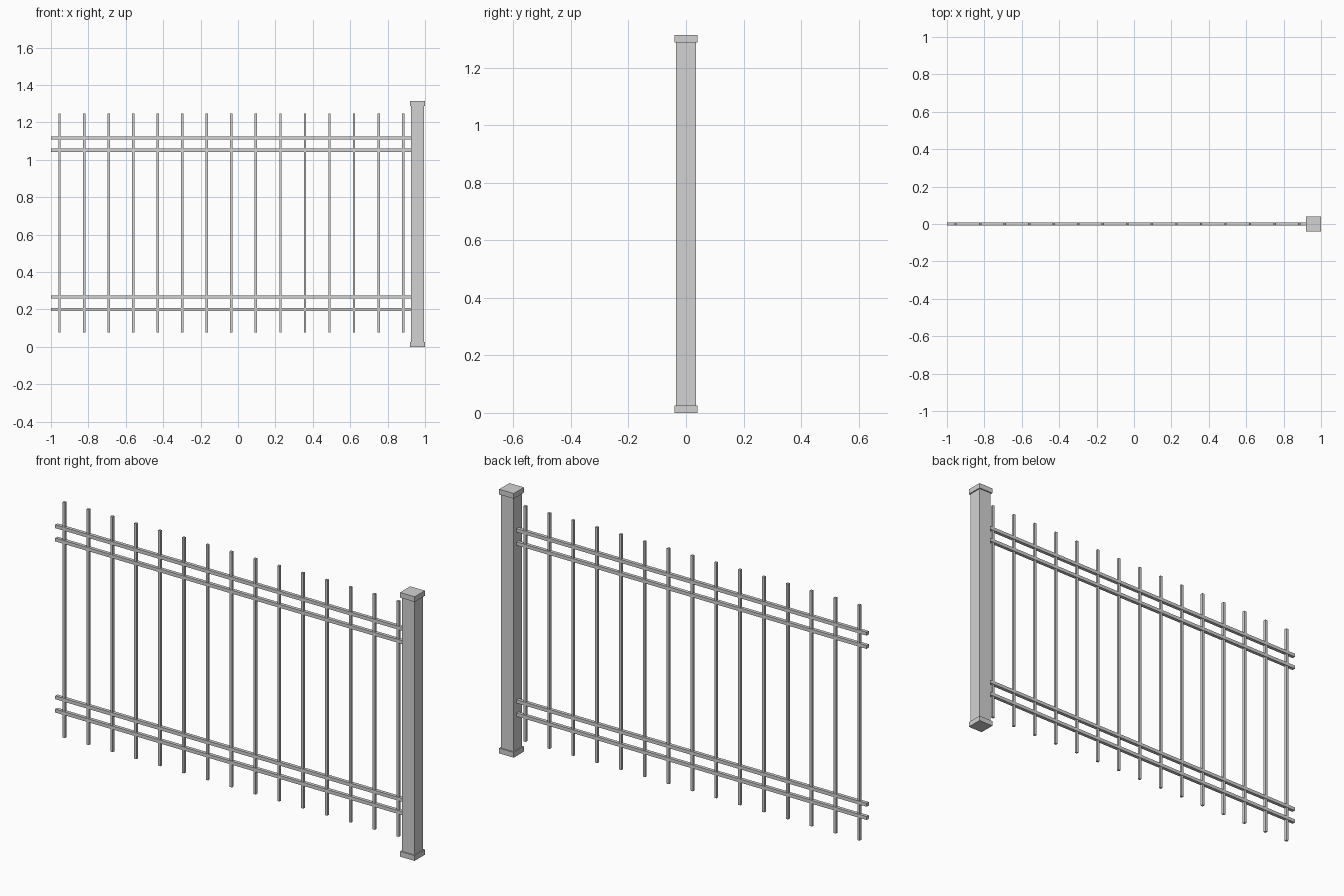
import bpy
import bmesh
from mathutils import Matrix, Vector

default = bpy.data.objects.get("Cube")
if default:
    bpy.data.objects.remove(default, do_unlink=True)

# Single painted-metal colour
GREY = (0.65, 0.65, 0.65, 1.0)
metal = bpy.data.materials.new("light_grey_metal")
metal.use_nodes = True
metal.diffuse_color = GREY
metal.node_tree.nodes["Principled BSDF"].inputs["Base Color"].default_value = GREY


def box(name, low, high):
    """Flat-shaded box between two opposite corners."""
    low, high = Vector(low), Vector(high)
    mesh = bpy.data.meshes.new(name)
    bm = bmesh.new()
    size = high - low
    bmesh.ops.create_cube(
        bm, size=1,
        matrix=Matrix.Translation((low + high) / 2) @ Matrix.Diagonal((*size, 1)))
    bm.to_mesh(mesh)
    bm.free()
    mesh.materials.append(metal)
    obj = bpy.data.objects.new(name, mesh)
    bpy.context.collection.objects.link(obj)
    return obj


def post_block(name, half, bottom, top):
    """Square block centred on the post axis."""
    axis = 0.96
    return box(name, (axis - half, -half, bottom), (axis + half, half, top))


# End post with foot and cap
HEIGHT = 1.314
COLLAR = 0.026
post_block("post", 0.034, COLLAR, HEIGHT - COLLAR)
post_block("post_foot", 0.04, 0, COLLAR)
post_block("post_cap", 0.04, HEIGHT - COLLAR, HEIGHT)

# Horizontal rails, in a lower and an upper pair
RAIL = 0.0085
rails = {"lower_rail_1": 0.2, "lower_rail_2": 0.266,
         "upper_rail_1": 1.051, "upper_rail_2": 1.117}
for name, z in rails.items():
    box(name, (-1, -RAIL, z - RAIL), (0.927, RAIL, z + RAIL))

# Evenly spaced vertical pickets through the rails
PICKET = 0.0063
FIRST, LAST, COUNT = -0.954, 0.883, 15
for i in range(COUNT):
    x = FIRST + (LAST - FIRST) * i / (COUNT - 1)
    box(f"picket_{i + 1}", (x - PICKET, -PICKET, 0.077), (x + PICKET, PICKET, 1.248))
